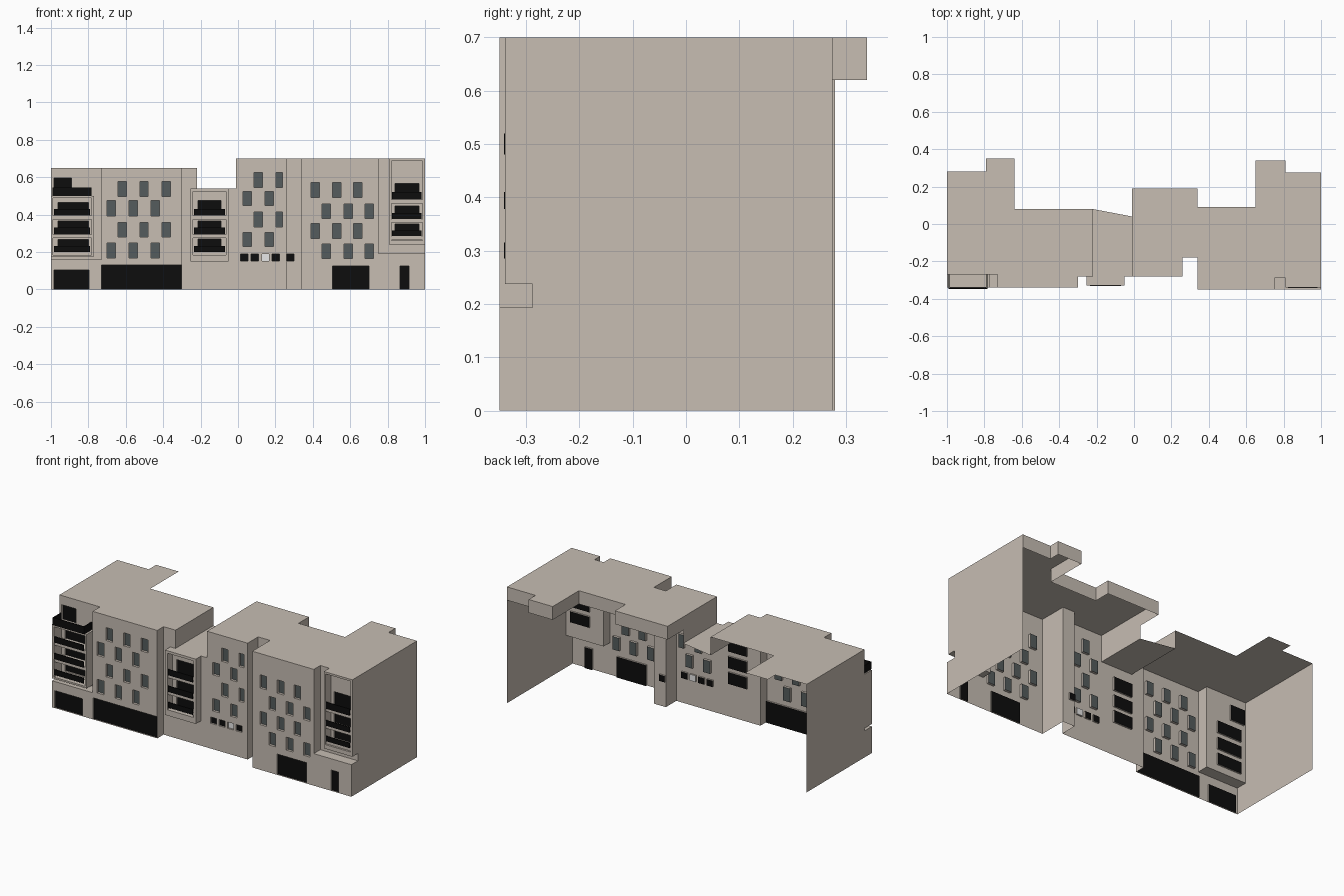
import bpy, bmesh

if "Cube" in bpy.data.objects:
    bpy.data.objects.remove(bpy.data.objects["Cube"])


def material(name, r, g, b):
    m = bpy.data.materials.new(name)
    m.diffuse_color = (r, g, b, 1)
    m.use_nodes = True
    m.node_tree.nodes["Principled BSDF"].inputs["Base Color"].default_value = m.diffuse_color
    return m


MATS = [material("beige_wall", 0.57, 0.51, 0.45),
        material("grey_glass", 0.09, 0.108, 0.11),
        material("black", 0.004, 0.004, 0.004),
        material("white_panel", 1, 1, 1)]
WALL, GLASS, BLACK, WHITE = range(4)


def make(name, faces):
    """faces: list of (points, material index)"""
    bm = bmesh.new()
    for pts, mat in faces:
        bm.faces.new([bm.verts.new(p) for p in pts]).material_index = mat
    bmesh.ops.remove_doubles(bm, verts=bm.verts, dist=1e-5)
    me = bpy.data.meshes.new(name)
    bm.to_mesh(me)
    bm.free()
    for m in MATS:
        me.materials.append(m)
    bpy.context.collection.objects.link(bpy.data.objects.new(name, me))


def upright(path, z0, z1):
    """Vertical sheets along a plan path"""
    return [([(*a, z0), (*b, z0), (*b, z1), (*a, z1)], WALL)
            for a, b in zip(path, path[1:])]


def front_wall(name, x0, x1, z0, z1, y, holes):
    """Wall facing the front; holes = (x0, x1, z0, z1, material, depth)"""
    xs = sorted({x0, x1, *[v for h in holes for v in h[:2]]})
    zs = sorted({z0, z1, *[v for h in holes for v in h[2:4]]})

    def rect(a, b, c, d, yy):
        return [(a, yy, c), (b, yy, c), (b, yy, d), (a, yy, d)]
    faces = []
    for a, b in zip(xs, xs[1:]):
        for c, d in zip(zs, zs[1:]):
            mx, mz = (a + b) / 2, (c + d) / 2
            if not any(h[0] < mx < h[1] and h[2] < mz < h[3] for h in holes):
                faces.append((rect(a, b, c, d, y), WALL))
    for a, b, c, d, mat, dep in holes:
        front, back = rect(a, b, c, d, y), rect(a, b, c, d, y + dep)
        faces.append((back, mat))
        for i in range(4):
            j = (i + 1) % 4
            faces.append(([front[i], front[j], back[j], back[i]], WALL))
    make(name, faces)


def box(name, x0, x1, y0, y1, z0, z1, mat=WALL):
    p = [(x, y, z) for x in (x0, x1) for y in (y0, y1) for z in (z0, z1)]
    idx = [(0, 1, 3, 2), (4, 6, 7, 5), (0, 4, 5, 1), (2, 3, 7, 6), (0, 2, 6, 4), (1, 5, 7, 3)]
    make(name, [([p[i] for i in f], mat) for f in idx])


def windows(cols, rows, height, width=0.045):
    return [(x, x + width, z, z + height, GLASS, 0.015) for x in cols for z in rows]


def balcony_doors(x0, x1, floors):
    return [(x0, x1, a, c, BLACK, 0.01) for a, b, c in floors]


def balcony_tower(name, x0, x1, z0, z1, yf, yb, opening, rail, floors):
    """Frame around an opening, floor slabs and black railings"""
    a, b, c, d = opening
    box(name + "_post_left", x0, a, yf, yb, z0, z1)
    box(name + "_post_right", b, x1, yf, yb, z0, z1)
    box(name + "_frame_bottom", a, b, yf, yb, z0, c)
    box(name + "_frame_top", a, b, yf, yb, d, z1)
    for i, (low, mid, top) in enumerate(floors):
        if low - 0.02 > c:
            box(f"{name}_slab_{i}", a, b, yf + 0.006, yb, low - 0.02, low)
        box(f"{name}_railing_{i}", *rail, yf - 0.002, yf + 0.004, low, mid, BLACK)


# floors = (railing bottom, railing top, door top)
LOW = [(0.20, 0.232, 0.268), (0.295, 0.33, 0.365), (0.395, 0.43, 0.465)]
MID = [(0.20, 0.232, 0.27), (0.295, 0.33, 0.365), (0.395, 0.43, 0.475)]
HIGH = [(0.285, 0.315, 0.35), (0.378, 0.41, 0.445), (0.48, 0.52, 0.567)]

# Left block
front_wall("left_base_wall", -1, -0.73, 0, 0.16, -0.34,
           [(-0.983, -0.797, 0, 0.105, BLACK, 0.01)])
front_wall("left_balcony_back_wall", -1, -0.73, 0.16, 0.65, -0.27,
           balcony_doors(-0.963, -0.80, LOW) + [(-0.985, -0.89, 0.505, 0.595, BLACK, 0.01)])
front_wall("left_main_wall", -0.73, -0.30, 0, 0.65, -0.34,
           windows((-0.642, -0.525, -0.407), (0.498, 0.28), 0.078)
           + windows((-0.70, -0.582, -0.465), (0.393, 0.167), 0.082)
           + [(-0.729, -0.301, 0, 0.13, BLACK, 0.01)])
front_wall("left_recess_wall", -0.30, -0.22, 0, 0.65, -0.28, [])
make("left_ledge", [([(-1, -0.34, 0.16), (-0.73, -0.34, 0.16),
                      (-0.73, -0.27, 0.16), (-1, -0.27, 0.16)], WALL)])
make("left_returns",
     upright([(-0.73, -0.27), (-0.73, -0.34)], 0.16, 0.65)
     + upright([(-0.30, -0.34), (-0.30, -0.28)], 0, 0.65)
     + upright([(-0.22, -0.28), (-0.22, 0.08)], 0.54, 0.65))
make("left_end_wall",
     upright([(-1, 0.28), (-1, -0.27)], 0, 0.65)
     + upright([(-1, -0.27), (-1, -0.34)], 0, 0.16))
balcony_tower("left_tower", -1, -0.77, 0.175, 0.50, -0.34, -0.27,
              (-0.988, -0.782, 0.185, 0.488), (-0.985, -0.79), LOW)
# Terrace railing on three sides
box("terrace_railing_front", -0.992, -0.782, -0.347, -0.341, 0.50, 0.545, BLACK)
for x in (-0.992, -0.788):
    box("terrace_railing_side", x, x + 0.006, -0.341, -0.27, 0.50, 0.545, BLACK)

# Link block between the two main blocks
front_wall("link_wall", -0.22, -0.01, 0, 0.54, -0.28, balcony_doors(-0.215, -0.09, MID))
balcony_tower("link_tower", -0.255, -0.05, 0.15, 0.54, -0.33, -0.28,
              (-0.24, -0.065, 0.185, 0.525), (-0.235, -0.07), MID)

# Right block
vents = [(x, x + 0.04, 0.152, 0.19, m, 0.01)
         for x, m in ((0.013, BLACK), (0.07, BLACK), (0.127, WHITE), (0.182, BLACK))]
front_wall("centre_wall", -0.01, 0.26, 0, 0.70, -0.28,
           windows((0.085,), (0.545, 0.335), 0.08) + windows((0.203,), (0.545, 0.335), 0.08, 0.034)
           + windows((0.027, 0.145), (0.448, 0.23), 0.075) + vents)
front_wall("centre_recess_wall", 0.26, 0.34, 0, 0.70, -0.18,
           [(0.262, 0.30, 0.152, 0.19, BLACK, 0.01)])
front_wall("right_main_wall", 0.34, 0.75, 0, 0.70, -0.35,
           windows((0.39, 0.506, 0.618), (0.492, 0.272), 0.08)
           + windows((0.45, 0.566, 0.68), (0.38, 0.165), 0.078)
           + [(0.505, 0.70, 0, 0.125, BLACK, 0.01)])
front_wall("right_base_wall", 0.75, 1, 0, 0.193, -0.35,
           [(0.865, 0.915, 0, 0.125, BLACK, 0.01)])
front_wall("right_balcony_back_wall", 0.75, 1, 0.193, 0.70, -0.288,
           balcony_doors(0.84, 0.968, HIGH))
make("right_ledge", [([(0.75, -0.35, 0.193), (1, -0.35, 0.193),
                       (1, -0.288, 0.193), (0.75, -0.288, 0.193)], WALL)])
make("right_returns",
     upright([(0.26, -0.28), (0.26, -0.18)], 0, 0.70)
     + upright([(0.34, -0.18), (0.34, -0.35)], 0, 0.70)
     + upright([(0.75, -0.35), (0.75, -0.288)], 0.193, 0.70)
     + upright([(-0.01, 0.04), (-0.01, -0.28)], 0.54, 0.70))
make("right_end_wall",
     upright([(1, -0.288), (1, 0.275)], 0, 0.70)
     + upright([(1, -0.35), (1, -0.288)], 0, 0.193))
balcony_tower("right_tower", 0.81, 1, 0.237, 0.70, -0.34, -0.288,
              (0.82, 0.986, 0.262, 0.688), (0.823, 0.982), HIGH)

# Roofs, with a fascia along the back of the right block
right_back = [(1, 0.275), (0.81, 0.275), (0.81, 0.34), (0.65, 0.34), (0.65, 0.09),
              (0.34, 0.09), (0.34, 0.19), (-0.01, 0.19)]
roofs = {
    "left_roof": (0.65, [(-1, -0.27), (-0.73, -0.27), (-0.73, -0.34), (-0.30, -0.34),
                         (-0.30, -0.28), (-0.22, -0.28), (-0.22, 0.08), (-0.64, 0.08),
                         (-0.64, 0.35), (-0.79, 0.35), (-0.79, 0.28), (-1, 0.28)]),
    "link_roof": (0.54, [(-0.22, -0.28), (-0.01, -0.28), (-0.01, 0.04), (-0.22, 0.08)]),
    "right_roof": (0.70, [(-0.01, -0.28), (0.26, -0.28), (0.26, -0.18), (0.34, -0.18),
                          (0.34, -0.35), (0.75, -0.35), (0.75, -0.288), (1, -0.288)]
                   + right_back),
}
for name, (z, outline) in roofs.items():
    make(name, [([(x, y, z) for x, y in outline], WALL)])
make("right_roof_fascia", upright(right_back + [(-0.01, 0.04)], 0.62, 0.70))
